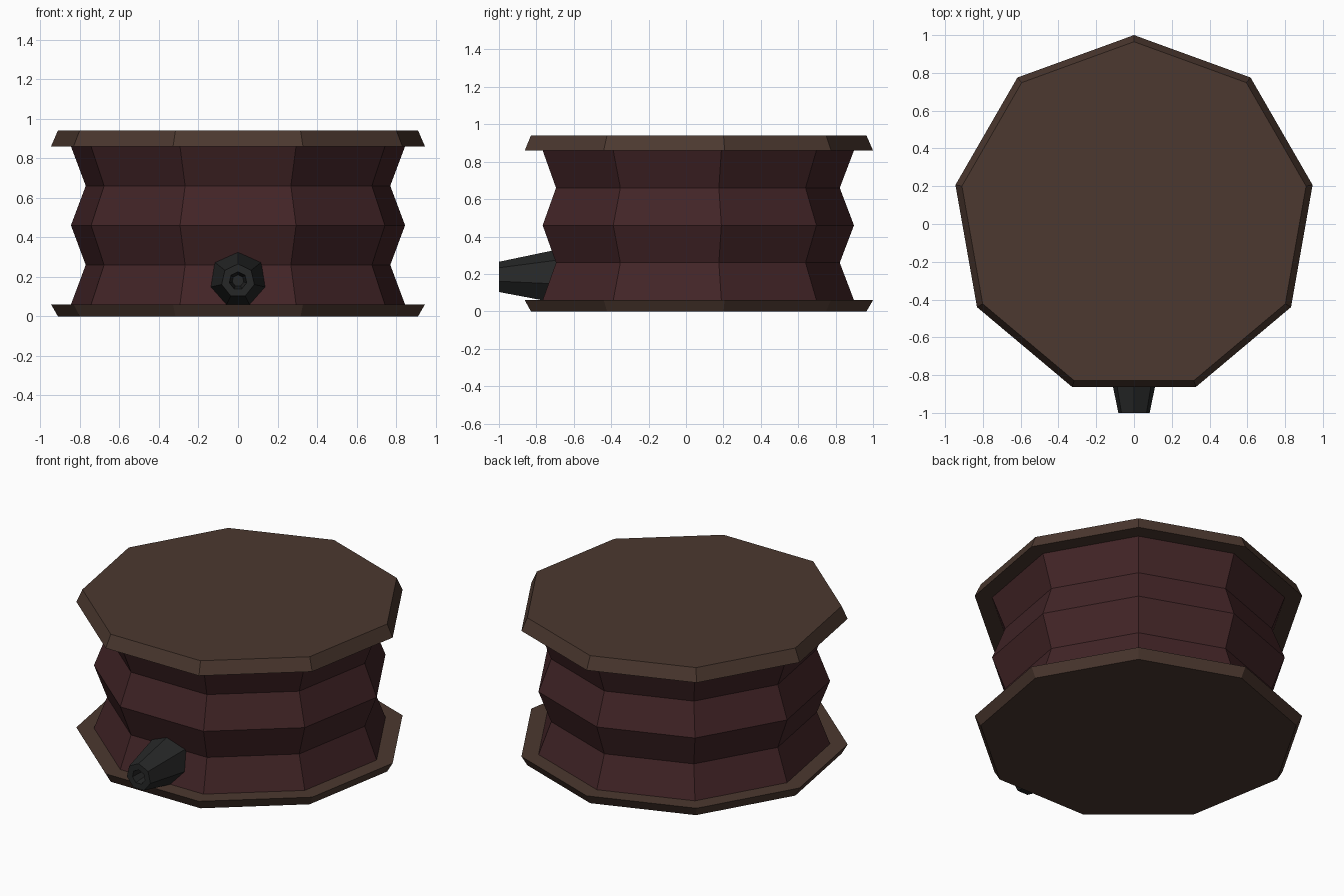
import bpy
import bmesh
from math import cos, sin, pi
from mathutils import Vector

cube = bpy.data.objects.get("Cube")
if cube:
    bpy.data.objects.remove(cube, do_unlink=True)


def material(name, rgb):
    mat = bpy.data.materials.new(name)
    mat.use_nodes = True
    mat.diffuse_color = (*rgb, 1)
    bsdf = mat.node_tree.nodes["Principled BSDF"]
    bsdf.inputs["Base Color"].default_value = (*rgb, 1)
    bsdf.inputs["Roughness"].default_value = 0.9
    return mat


def stack(name, mat, sides, profile, place):
    """Closed flat-sided solid through rings of (radius, distance along axis)."""
    bm = bmesh.new()
    rings = []
    for radius, along in profile:
        angles = [pi / 2 + 2 * pi * i / sides for i in range(sides)]
        rings.append([bm.verts.new(place(radius * cos(a), radius * sin(a), along))
                      for a in angles])
    for low, high in zip(rings, rings[1:]):
        for i in range(sides):
            j = (i + 1) % sides
            bm.faces.new((low[i], low[j], high[j], high[i]))
    bm.faces.new(rings[0][::-1])
    bm.faces.new(rings[-1])
    bmesh.ops.recalc_face_normals(bm, faces=bm.faces[:])
    mesh = bpy.data.meshes.new(name)
    bm.to_mesh(mesh)
    bm.free()
    mesh.materials.append(mat)
    obj = bpy.data.objects.new(name, mesh)
    bpy.context.collection.objects.link(obj)
    return obj


wood = material("brown wood", (0.072, 0.040, 0.029))
leather = material("dark red leather", (0.055, 0.018, 0.020))
iron = material("black iron", (0.019, 0.020, 0.020))


# Upright parts share one slightly set-back axis
def upright(u, v, along):
    return Vector((u, v + 0.04, along))


# The nozzle points forward
def forward(u, v, along):
    return Vector((u, along, v + 0.18))


# Boards, wide edge toward the folds
stack("bottom_board", wood, 9, [(0.925, 0), (0.96, 0.06)], upright)
stack("top_board", wood, 9, [(0.96, 0.86), (0.925, 0.94)], upright)

# Pleated body
folds = [(0.782 if i % 2 else 0.858, 0.06 + 0.2 * i) for i in range(5)]
stack("pleated_body", leather, 9, folds, upright)

# Tapered nozzle with a bored mouth
stack("nozzle", iron, 7,
      [(0.152, -0.68), (0.085, -1.0), (0.045, -1.0), (0.03, -0.85)], forward)
